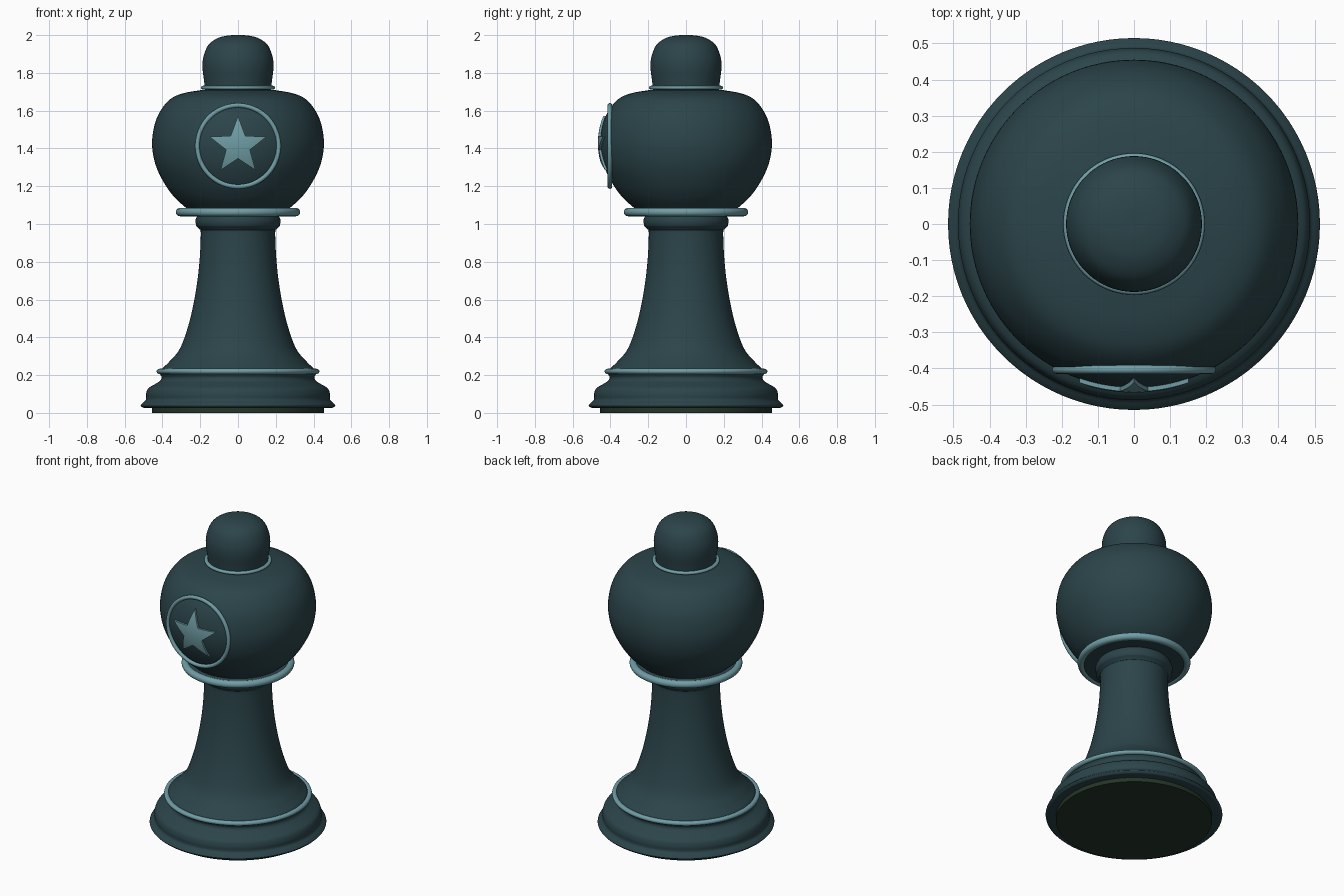
import bpy, bmesh, math
from mathutils import Vector

if "Cube" in bpy.data.objects:
    bpy.data.objects.remove(bpy.data.objects["Cube"])


def material(name, rgb):
    m = bpy.data.materials.new(name)
    m.diffuse_color = (*rgb, 1)
    m.use_nodes = True
    m.node_tree.nodes["Principled BSDF"].inputs["Base Color"].default_value = m.diffuse_color
    return m


DARK = material("dark_teal", (0.024, 0.058, 0.068))
LIGHT = material("light_teal", (0.16, 0.34, 0.38))
FELT = material("felt_green", (0.018, 0.035, 0.02))


def finish(name, bm, mat, angle=40):
    bmesh.ops.recalc_face_normals(bm, faces=bm.faces)
    me = bpy.data.meshes.new(name)
    bm.to_mesh(me)
    bm.free()
    ob = bpy.data.objects.new(name, me)
    bpy.context.collection.objects.link(ob)
    me.materials.append(mat)
    bpy.ops.object.select_all(action='DESELECT')
    ob.select_set(True)
    bpy.context.view_layer.objects.active = ob
    bpy.ops.object.shade_smooth_by_angle(angle=math.radians(angle))
    return ob


def smooth(pts, n=5):
    """Catmull-Rom curve through (radius, z) points."""
    p = [Vector(q) for q in pts]
    p = [2 * p[0] - p[1]] + p + [2 * p[-1] - p[-2]]
    out = []
    for a, b, c, d in zip(p, p[1:], p[2:], p[3:]):
        for i in range(n):
            t = i / n
            out.append(0.5 * (2 * b + (c - a) * t + (2 * a - 5 * b + 4 * c - d) * t * t
                              + (3 * b - a - 3 * c + d) * t ** 3))
    return [(max(v.x, 0), v.y) for v in out] + [tuple(pts[-1])]


def lathe(name, profile, mat, steps=96):
    bm = bmesh.new()
    vs = [bm.verts.new((r, 0, z)) for r, z in profile]
    es = [bm.edges.new(e) for e in zip(vs, vs[1:])]
    bmesh.ops.spin(bm, geom=vs + es, axis=(0, 0, 1), cent=(0, 0, 0),
                   angle=2 * math.pi, steps=steps)
    bmesh.ops.remove_doubles(bm, verts=bm.verts, dist=1e-5)
    return finish(name, bm, mat)


def ring(name, radius, z, half_w, half_h, mat=LIGHT):
    prof = [(radius + half_w * math.cos(a), z + half_h * math.sin(a))
            for a in [i * math.pi / 8 for i in range(17)]]
    return lathe(name, prof, mat)


# Felt pad and stepped base
lathe("felt_pad", [(0, 0), (0.455, 0), (0.455, 0.035), (0, 0.035)], FELT)
base = [(0, 0.027), (0.50, 0.027)] + smooth(
    [(0.505, 0.028), (0.515, 0.04), (0.505, 0.053), (0.488, 0.07), (0.487, 0.1),
     (0.475, 0.13), (0.44, 0.152), (0.412, 0.17), (0.405, 0.19), (0.418, 0.212)]) + [(0, 0.215)]
lathe("base", base, DARK)
ring("base_ring", 0.415, 0.22, 0.016, 0.014)

# Flared column with a small lip at the top
column = [(0, 0.21), (0.41, 0.21)] + smooth(
    [(0.405, 0.232), (0.36, 0.275), (0.305, 0.345), (0.258, 0.48), (0.224, 0.64),
     (0.204, 0.8), (0.197, 0.95), (0.204, 0.972), (0.222, 0.99)]) + [(0.226, 1.02), (0.215, 1.045), (0, 1.045)]
lathe("column", column, DARK)
ring("collar_ring", 0.307, 1.063, 0.022, 0.022)

# Bulbous head
head = smooth([(0.275, 1.085), (0.335, 1.14), (0.39, 1.215), (0.437, 1.315), (0.455, 1.42),
               (0.443, 1.52), (0.413, 1.595), (0.36, 1.66), (0.29, 1.692), (0.19, 1.71)])
lathe("head", [(0, 1.047), (0.3, 1.047), (0.3, 1.078)] + head + [(0, 1.712)], DARK)

# Knob on top
ring("knob_ring", 0.184, 1.722, 0.012, 0.01)
knob = smooth([(0.174, 1.71), (0.18, 1.76), (0.188, 1.83), (0.182, 1.89), (0.155, 1.95),
               (0.105, 1.985), (0.05, 1.998), (0, 2.0)])
lathe("knob", [(0, 1.71)] + knob, DARK)

# Round medallion rim on the front of the head
rim = ring("medallion_rim", 0.215, 0, 0.012, 0.012)
rim.rotation_euler.x = math.pi / 2
rim.location = (0, -0.403, 1.413)


def head_y(x, z):
    for (r0, z0), (r1, z1) in zip(head, head[1:]):
        if z0 <= z <= z1:
            r = r0 + (r1 - r0) * (z - z0) / (z1 - z0)
            return -math.sqrt(r * r - x * x)
    return -0.4


# Star wrapped over the curved head
bm = bmesh.new()
center = bm.verts.new((0, 0, 1.413))
tips = []
for i in range(10):
    r, a = (0.066 if i % 2 else 0.158), math.pi / 2 + i * math.pi / 5
    tips.append(bm.verts.new((r * math.cos(a), 0, 1.413 + r * math.sin(a))))
for i in range(10):
    bm.faces.new((center, tips[i], tips[(i + 1) % 10]))
bmesh.ops.subdivide_edges(bm, edges=bm.edges[:], cuts=5, use_grid_fill=True)
for v in bm.verts:
    v.co.y = head_y(v.co.x, v.co.z) - 0.012
ext = bmesh.ops.extrude_face_region(bm, geom=bm.faces[:], use_keep_orig=True)
for v in [g for g in ext["geom"] if isinstance(g, bmesh.types.BMVert)]:
    v.co.y += 0.025
finish("star", bm, LIGHT)
